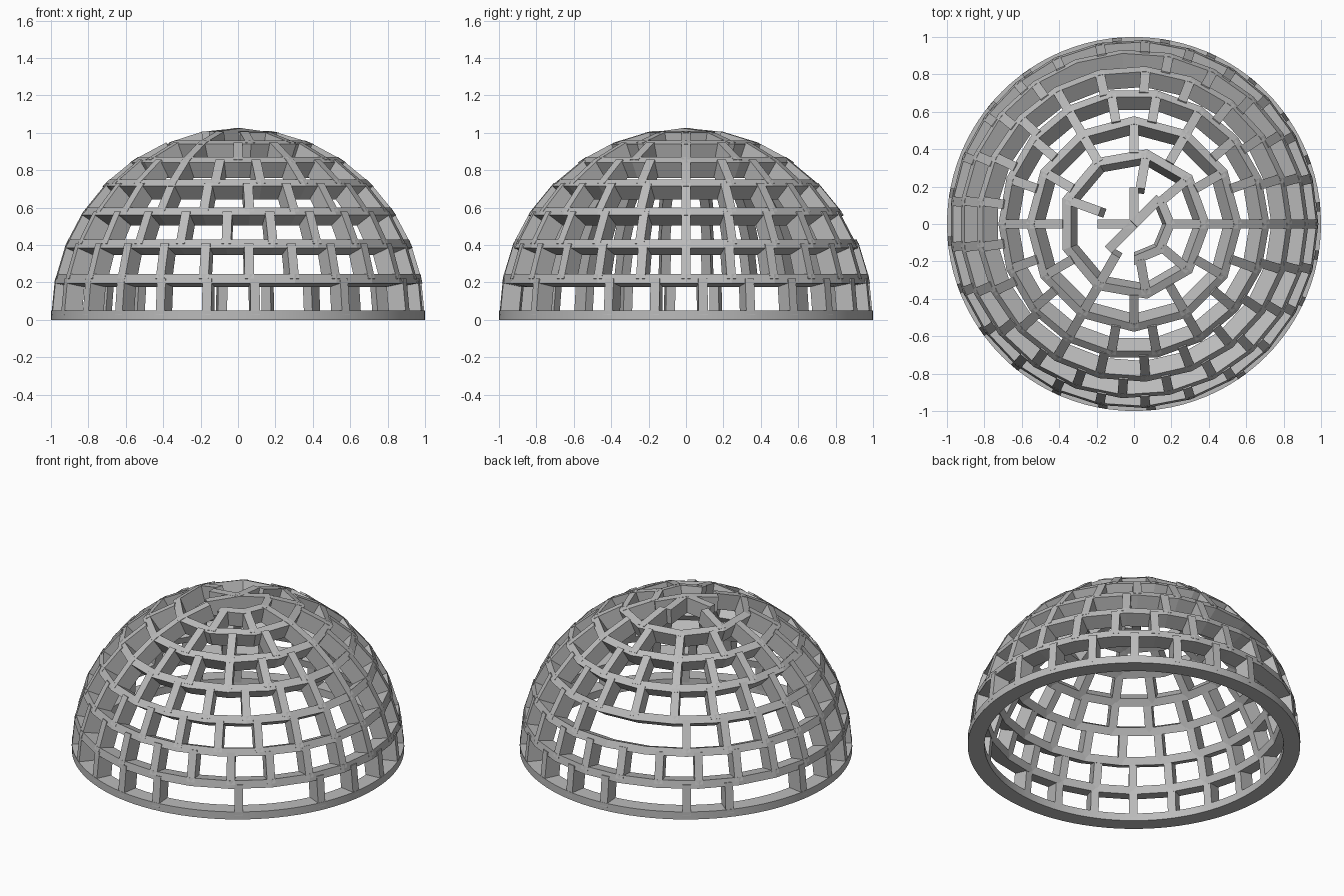
import bpy, bmesh, math
from mathutils import Vector

if "Cube" in bpy.data.objects:
    bpy.data.objects.remove(bpy.data.objects["Cube"])

R, DEPTH, WIDTH, LIFT = 1.0, 0.10, 0.05, 0.025
STEP = math.radians(11.25)
COUNTS = [24, 25, 23, 21, 18, 12, 9, 8]      # beams around each level
TURN = {0: math.radians(5.3)}                # lowest posts are turned a little
# struts missing at each level of the weathered frame
MISSING = {0: (7, 10, 19, 21), 2: (6, 7), 6: (3, 5), 7: (0, 3, 6, 7)}

grey = bpy.data.materials.new("weathered_grey")
grey.diffuse_color = (0.5, 0.5, 0.5, 1)
grey.use_nodes = True
grey.node_tree.nodes["Principled BSDF"].inputs["Base Color"].default_value = grey.diffuse_color


def finish(bm, name):
    bmesh.ops.recalc_face_normals(bm, faces=bm.faces)
    me = bpy.data.meshes.new(name)
    bm.to_mesh(me)
    bm.free()
    me.materials.append(grey)
    ob = bpy.data.objects.new(name, me)
    bpy.context.collection.objects.link(ob)
    return ob


def ring(name, lat, n, first=0, last=None):
    """Polygonal hoop whose square section points at the dome centre."""
    last = n if last is None else last
    closed = last - first == n
    bm = bmesh.new()
    loops = []
    for i in range(first, last + (0 if closed else 1)):
        a = 2 * math.pi * i / n
        loop = []
        for rad, t in ((R, -1), (R, 1), (R - DEPTH, 1), (R - DEPTH, -1)):
            s = t * WIDTH / 2
            r = rad * math.cos(lat) - s * math.sin(lat)
            z = rad * math.sin(lat) + s * math.cos(lat) + LIFT
            loop.append(bm.verts.new((r * math.cos(a), r * math.sin(a), z)))
        loops.append(loop)
    pairs = list(zip(loops, loops[1:]))
    if closed:
        pairs.append((loops[-1], loops[0]))
    else:
        bm.faces.new(loops[0])
        bm.faces.new(loops[-1])
    for p, q in pairs:
        for k in range(4):
            m = (k + 1) % 4
            bm.faces.new((p[k], p[m], q[m], q[k]))
    return finish(bm, name)


def add_strut(bm, az, lat0, lat1):
    """Deep plank from one level to the next."""
    def point(rad, lat):
        return Vector((rad * math.cos(lat) * math.cos(az),
                       rad * math.cos(lat) * math.sin(az),
                       rad * math.sin(lat) + LIFT))
    side = Vector((-math.sin(az), math.cos(az), 0)) * WIDTH / 2
    mid = (lat0 + lat1) / 2
    inward = point(R - DEPTH, mid) - point(R, mid)
    ends = []
    for p in (point(R, lat0), point(R, lat1)):
        ends.append([bm.verts.new(p + s * side + d * inward)
                     for s, d in ((-1, 0), (1, 0), (1, 1), (-1, 1))])
    lo, hi = ends
    bm.faces.new(lo)
    bm.faces.new(hi)
    for k in range(4):
        m = (k + 1) % 4
        bm.faces.new((lo[k], lo[m], hi[m], hi[k]))


# round base hoop
base = ring("base_ring", 0, 96)
bpy.context.view_layer.objects.active = base
base.select_set(True)
bpy.ops.object.shade_smooth_by_angle(angle=math.radians(30))
base.select_set(False)

# polygonal hoops; the small top one is broken open on the left
for lv in range(1, 7):
    ring(f"hoop_{lv}", lv * STEP, COUNTS[lv])
ring("crown_hoop", 7 * STEP, 8, -2, 1)

# struts rising from the corners of each hoop
for lv, n in enumerate(COUNTS):
    bm = bmesh.new()
    for i in range(n):
        if i not in MISSING.get(lv, ()):
            add_strut(bm, 2 * math.pi * i / n + TURN.get(lv, 0),
                      lv * STEP, (lv + 1) * STEP)
    finish(bm, f"struts_{lv}")
